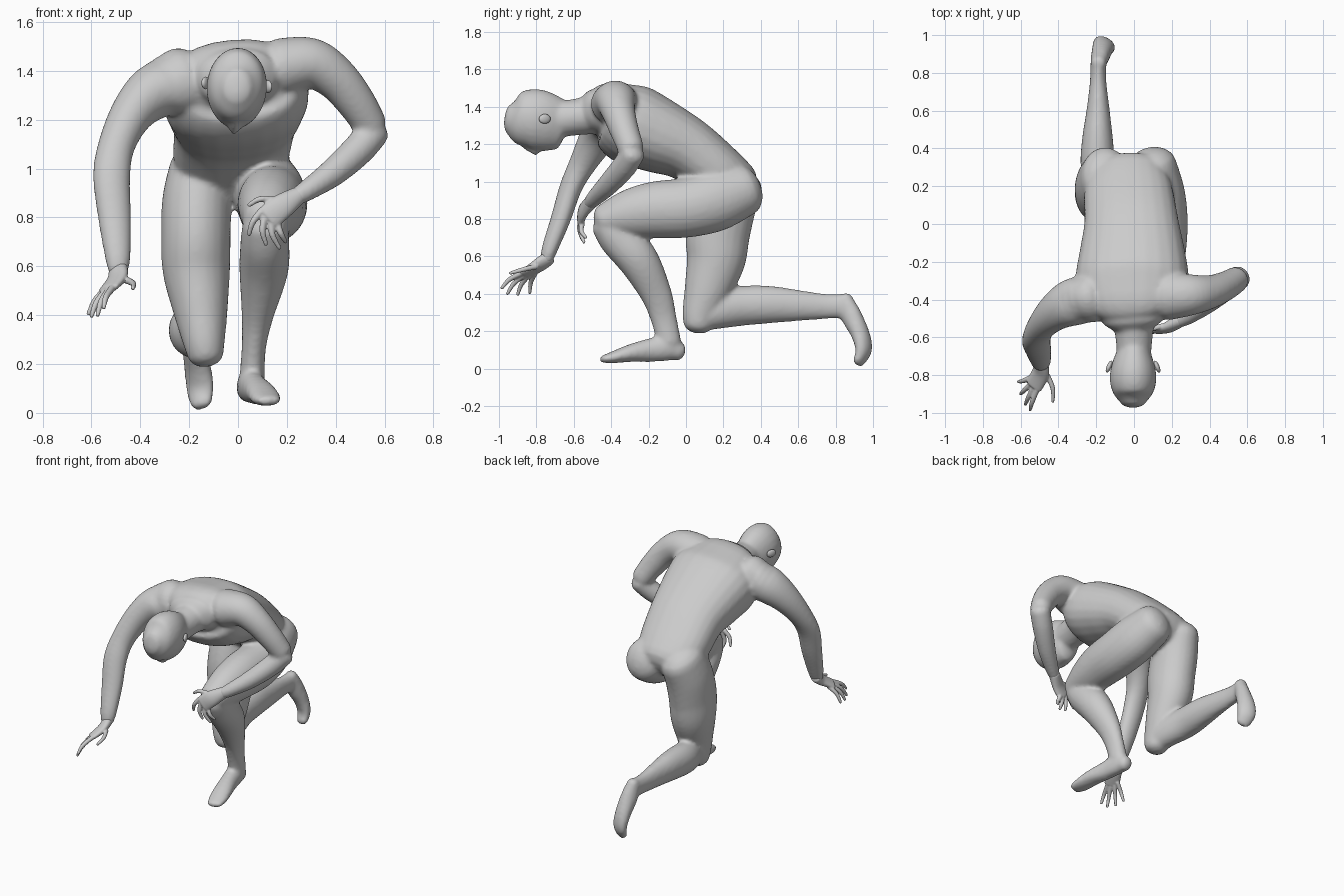
import bpy, bmesh, math
from mathutils import Vector, Matrix


def spline(rows, k=5):
    """Catmull-Rom through rows of numbers."""
    p = [rows[0]] + list(rows) + [rows[-1]]
    out = []
    for i in range(1, len(p) - 2):
        for j in range(k):
            t = j / k
            out.append([0.5 * (2 * b + (c - a) * t + (2 * a - 5 * b + 4 * c - d) * t * t
                               + (3 * b - a - 3 * c + d) * t ** 3)
                        for a, b, c, d in zip(*p[i - 1:i + 3])])
    return out + [list(rows[-1])]


def loft(bm, rows, ref=(1, 0, 0), cap=0.7, power=1.0, n=24):
    """Closed round-ended tube through sections (x, y, z, half width, half depth)."""
    rows = spline(rows)
    pts = [Vector(r[:3]) for r in rows]
    frames = []
    for i, r in enumerate(rows):
        t = (pts[min(i + 1, len(pts) - 1)] - pts[max(i - 1, 0)]).normalized()
        s = Vector(ref)
        s = (s - t * s.dot(t)).normalized()
        frames.append((pts[i], s, t.cross(s), r[3], r[4], t))

    def end(f, sign):
        c, s, u, a, b, t = f
        h = min(a, b) * cap
        return [(c + t * sign * h * math.sin(q), s, u, a * math.cos(q), b * math.cos(q), t)
                for q in (0.4, 0.8, 1.15, 1.45)]
    frames = end(frames[0], -1)[::-1] + frames + end(frames[-1], 1)
    rings = []
    for c, s, u, a, b, t in frames:
        ring = []
        for j in range(n):
            q = 2 * math.pi * j / n
            x, y = math.cos(q), math.sin(q)
            x = math.copysign(abs(x) ** power, x)
            y = math.copysign(abs(y) ** power, y)
            ring.append(bm.verts.new(c + s * a * x + u * b * y))
        rings.append(ring)
    for r0, r1 in zip(rings, rings[1:]):
        for j in range(n):
            bm.faces.new((r0[j], r0[(j + 1) % n], r1[(j + 1) % n], r1[j]))
    bm.faces.new(rings[0][::-1])
    bm.faces.new(rings[-1])


def finish(bm, name, voxel=0, smooth=0):
    """Fuse overlapping tubes into one smooth skin."""
    bmesh.ops.recalc_face_normals(bm, faces=bm.faces)
    for f in bm.faces:
        f.smooth = True
    me = bpy.data.meshes.new(name)
    bm.to_mesh(me)
    bm.free()
    ob = bpy.data.objects.new(name, me)
    bpy.context.collection.objects.link(ob)
    if voxel:
        m = ob.modifiers.new("fuse", 'REMESH')
        m.mode = 'VOXEL'
        m.voxel_size = voxel
        m.use_smooth_shade = True
        s = ob.modifiers.new("relax", 'SMOOTH')
        s.factor = 0.5
        s.iterations = smooth
    return ob


body = bmesh.new()
# torso, pelvis to neck base
loft(body, [(-.03, .25, .97, .21, .15), (-.03, .17, 1.045, .235, .155),
            (-.015, .01, 1.17, .25, .17), (-.01, -.15, 1.245, .28, .20),
            (-.01, -.30, 1.31, .30, .215), (-.01, -.42, 1.37, .26, .165),
            (-.005, -.49, 1.375, .17, .12)], ref=(1, 0, .1), power=.87)
# neck
loft(body, [(0, -.42, 1.37, .14, .12), (0, -.55, 1.35, .105, .1), (0, -.70, 1.33, .09, .095)])
# head, nape to crown
loft(body, [(-.005, -.67, 1.30, .085, .135), (-.005, -.74, 1.316, .112, .157),
            (-.005, -.82, 1.333, .124, .163), (-.005, -.895, 1.33, .106, .135),
            (-.005, -.945, 1.335, .066, .08)], ref=(1, 0, -.06), cap=.4)
# nose
loft(body, [(-.012, -.86, 1.185, .012, .015), (-.016, -.80, 1.157, .022, .02)])
# left leg: raised thigh, shin, foot
loft(body, [(.095, .31, .955, .13, .14), (.125, .16, .90, .145, .165),
            (.14, 0, .86, .145, .16), (.135, -.17, .848, .137, .152),
            (.125, -.31, .825, .12, .13), (.115, -.43, .795, .095, .09)])
loft(body, [(.11, -.42, .77, .092, .09), (.11, -.36, .70, .1, .108),
            (.105, -.255, .58, .1, .108), (.08, -.16, .40, .066, .084),
            (.065, -.12, .27, .05, .07), (.057, -.09, .14, .052, .065)])
loft(body, [(.04, -.035, .09, .045, .05), (.05, -.10, .11, .055, .07),
            (.07, -.2, .097, .055, .062), (.095, -.3, .082, .062, .047),
            (.115, -.39, .06, .062, .032), (.128, -.445, .05, .048, .02)])
# right leg: kneeling thigh, shin, foot
loft(body, [(-.15, .25, 1.0, .13, .165), (-.168, .205, .87, .142, .17),
            (-.172, .17, .72, .142, .172), (-.17, .16, .58, .138, .158),
            (-.153, .115, .42, .112, .126), (-.14, .075, .3, .088, .096),
            (-.133, .065, .24, .075, .08)])
loft(body, [(-.135, .06, .265, .075, .075), (-.155, .16, .31, .085, .1),
            (-.19, .3, .335, .092, .106), (-.193, .45, .342, .082, .1),
            (-.19, .6, .337, .062, .083), (-.19, .75, .332, .044, .067),
            (-.19, .84, .335, .042, .065)])
loft(body, [(-.188, .85, .375, .04, .04), (-.18, .88, .29, .048, .058),
            (-.165, .932, .185, .058, .048), (-.155, .95, .1, .062, .038),
            (-.15, .922, .035, .046, .028)], ref=(.87, -.5, 0))
# right arm, reaching down
loft(body, [(-.22, -.39, 1.36, .13, .14), (-.34, -.42, 1.315, .115, .125),
            (-.43, -.475, 1.23, .09, .1), (-.495, -.55, 1.1, .076, .074),
            (-.517, -.615, .97, .077, .06), (-.505, -.67, .8, .069, .053),
            (-.493, -.725, .65, .055, .044), (-.49, -.745, .585, .044, .035)],
     ref=(1, .3, .3))
# left arm, elbow out and hand on the knee
loft(body, [(.18, -.38, 1.415, .13, .12), (.30, -.375, 1.43, .11, .105),
            (.40, -.36, 1.37, .09, .09), (.48, -.33, 1.275, .078, .08),
            (.54, -.295, 1.18, .07, .07)], ref=(0, 1, 0))
loft(body, [(.555, -.285, 1.15, .066, .066), (.49, -.335, 1.075, .066, .066),
            (.39, -.415, .985, .058, .058), (.29, -.485, .915, .046, .045),
            (.24, -.515, .885, .036, .038)], ref=(0, 1, 0))
finish(body, "body", .012, 8)


def hand(name, palm, ref, digits):
    bm = bmesh.new()
    loft(bm, palm, ref)
    for base, mid, tip in digits:
        loft(bm, [(*base, .015, .015), (*mid, .013, .013), (*tip, .009, .009)],
             ref=(.8, .5, .1), n=10)
    finish(bm, name, .005, 3)


# hands: palm, four fingers, thumb
hand("right_hand",
     [(-.49, -.735, .59, .042, .034), (-.495, -.79, .55, .05, .028), (-.53, -.855, .508, .05, .019)],
     (.6, -.8, .1),
     [((-.54, -.81, .505), (-.585, -.83, .46), (-.612, -.835, .405)),
      ((-.54, -.84, .5), (-.58, -.88, .45), (-.6, -.9, .395)),
      ((-.53, -.865, .5), (-.56, -.92, .455), (-.575, -.955, .40)),
      ((-.515, -.88, .51), (-.54, -.945, .475), (-.55, -.985, .43)),
      ((-.46, -.80, .545), (-.43, -.87, .53), (-.43, -.94, .51))])
hand("left_hand",
     [(.245, -.51, .888, .038, .036), (.18, -.548, .845, .052, .028), (.125, -.563, .80, .054, .02)],
     (.7, 0, -.7),
     [((.095, -.56, .825), (.06, -.568, .78), (.045, -.555, .73)),
      ((.11, -.562, .805), (.1, -.57, .745), (.115, -.555, .69)),
      ((.135, -.562, .785), (.14, -.565, .73), (.17, -.545, .675)),
      ((.16, -.555, .775), (.175, -.56, .735), (.195, -.535, .70)),
      ((.15, -.54, .87), (.09, -.555, .875), (.045, -.55, .85))])

# ears
for name, x, z in (("right_ear", -.132, 1.35), ("left_ear", .122, 1.335)):
    bm = bmesh.new()
    bmesh.ops.create_uvsphere(bm, u_segments=16, v_segments=10, radius=1,
                              matrix=Matrix.Translation((x, -.755, z))
                              @ Matrix.Rotation(math.copysign(.4, x), 4, 'Z')
                              @ Matrix.Diagonal((.013, .034, .026, 1)))
    finish(bm, name)
